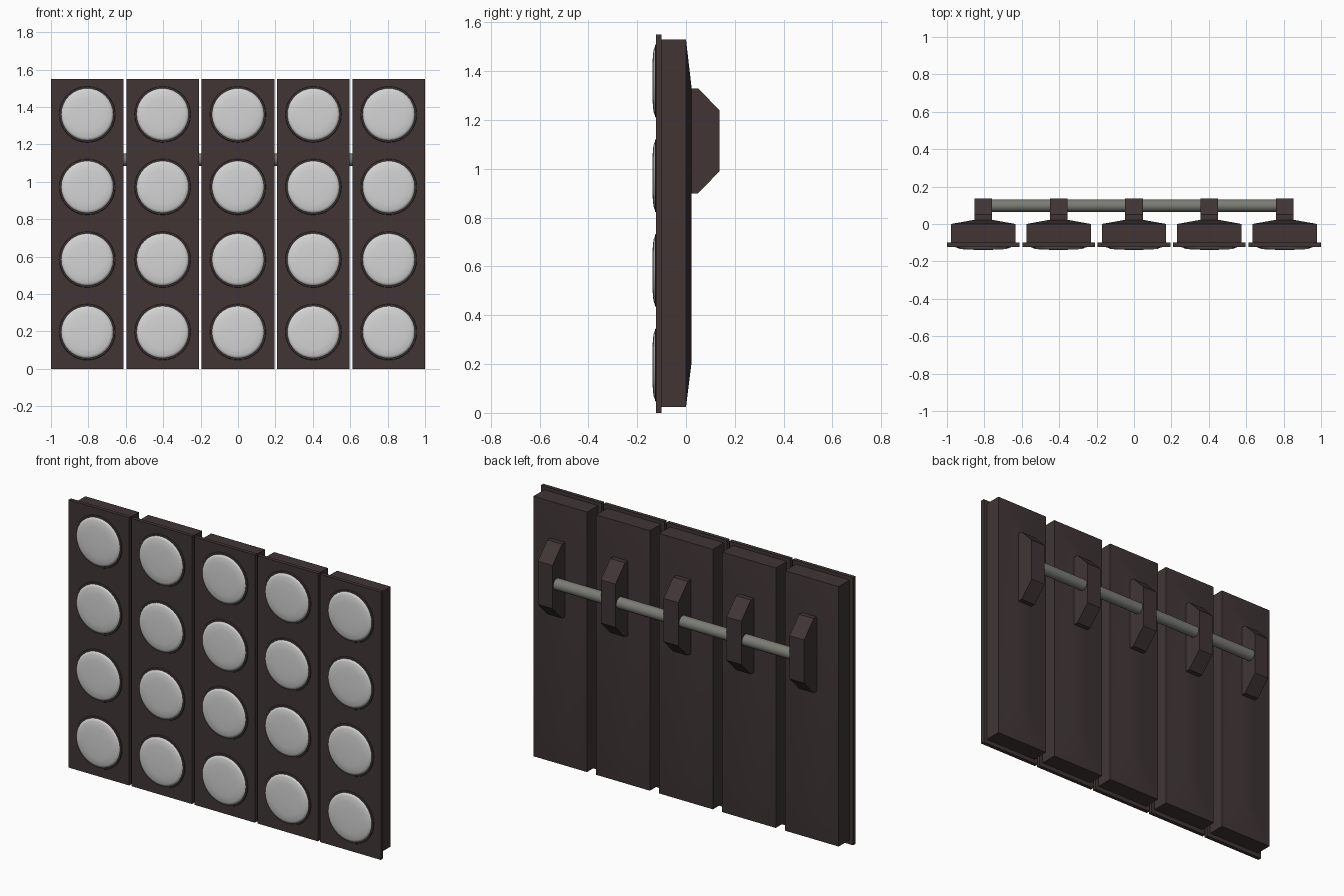
import bpy, bmesh, math
from mathutils import Matrix

if "Cube" in bpy.data.objects:
    bpy.data.objects.remove(bpy.data.objects["Cube"])


def material(name, rgb):
    m = bpy.data.materials.new(name)
    m.diffuse_color = (*rgb, 1)
    m.use_nodes = True
    m.node_tree.nodes["Principled BSDF"].inputs["Base Color"].default_value = m.diffuse_color
    return m


BROWN = material("dark brown", (0.052, 0.036, 0.036))
WHITE = material("off white", (0.66, 0.66, 0.66))
STEEL = material("grey metal", (0.2, 0.2, 0.18))


def finish(name, bm, mats, x=0, z=0, angle=35):
    bmesh.ops.recalc_face_normals(bm, faces=bm.faces)
    me = bpy.data.meshes.new(name)
    bm.to_mesh(me)
    bm.free()
    for m in mats:
        me.materials.append(m)
    ob = bpy.data.objects.new(name, me)
    ob.location = (x, 0, z)
    bpy.context.collection.objects.link(ob)
    bpy.ops.object.select_all(action='DESELECT')
    ob.select_set(True)
    bpy.context.view_layer.objects.active = ob
    bpy.ops.object.shade_smooth_by_angle(angle=math.radians(angle))
    return ob


def loft(bm, rings):
    """Join rings of points, capping both ends."""
    vs = [[bm.verts.new(p) for p in r] for r in rings]
    n = len(vs[0])
    faces = [bm.faces.new(vs[0]), bm.faces.new(vs[-1])]
    for a, b in zip(vs, vs[1:]):
        faces.append([bm.faces.new((a[i], a[(i + 1) % n], b[(i + 1) % n], b[i])) for i in range(n)])
    return faces


def rect(hw, z0, z1, y):
    return [(-hw, y, z0), (hw, y, z0), (hw, y, z1), (-hw, y, z1)]


def circle(r, y, n=32):
    return [(r * math.cos(2 * math.pi * i / n), y, r * math.sin(2 * math.pi * i / n)) for i in range(n)]


def panel(x):
    # thin front plate
    bm = bmesh.new()
    loft(bm, [rect(0.194, 0, 1.55, -0.122), rect(0.194, 0, 1.55, -0.1)])
    finish("front_plate", bm, [BROWN], x)
    # deep body with a raised back
    bm = bmesh.new()
    loft(bm, [rect(0.172, 0.025, 1.53, -0.102), rect(0.172, 0.025, 1.53, 0),
              rect(0.05, 0.2, 1.34, 0.022)])
    finish("panel_body", bm, [BROWN], x)


def bracket(x):
    prof = [(0.01, 0.9), (0.05, 0.9), (0.137, 0.99), (0.137, 1.24), (0.05, 1.33), (0.01, 1.33)]
    bm = bmesh.new()
    loft(bm, [[(s * 0.047, y, z) for y, z in prof] for s in (-1, 1)])
    finish("rod_bracket", bm, [BROWN], x)


def disc(x, z):
    # dark collar under the dome
    bm = bmesh.new()
    loft(bm, [circle(0.152, -0.118), circle(0.148, -0.126), circle(0.13, -0.128)])
    finish("disc_collar", bm, [BROWN], x, z)
    # shallow white dome
    bm = bmesh.new()
    loft(bm, [circle(r, y) for r, y in ((0.14, -0.124), (0.139, -0.128), (0.125, -0.1335),
                                        (0.09, -0.1365), (0.04, -0.138))])
    finish("disc_dome", bm, [WHITE], x, z, 60)


for i in range(-2, 3):
    x = i * 0.403
    panel(x)
    bracket(x)
    for j in range(4):
        disc(x, 0.196 + j * 0.388)

# rod linking the brackets
bm = bmesh.new()
bmesh.ops.create_cone(bm, cap_ends=True, segments=16, radius1=0.033, radius2=0.033, depth=1.62,
                      matrix=Matrix.Translation((0, 0.098, 1.118)) @ Matrix.Rotation(math.pi / 2, 4, 'Y'))
finish("rod", bm, [STEEL])
